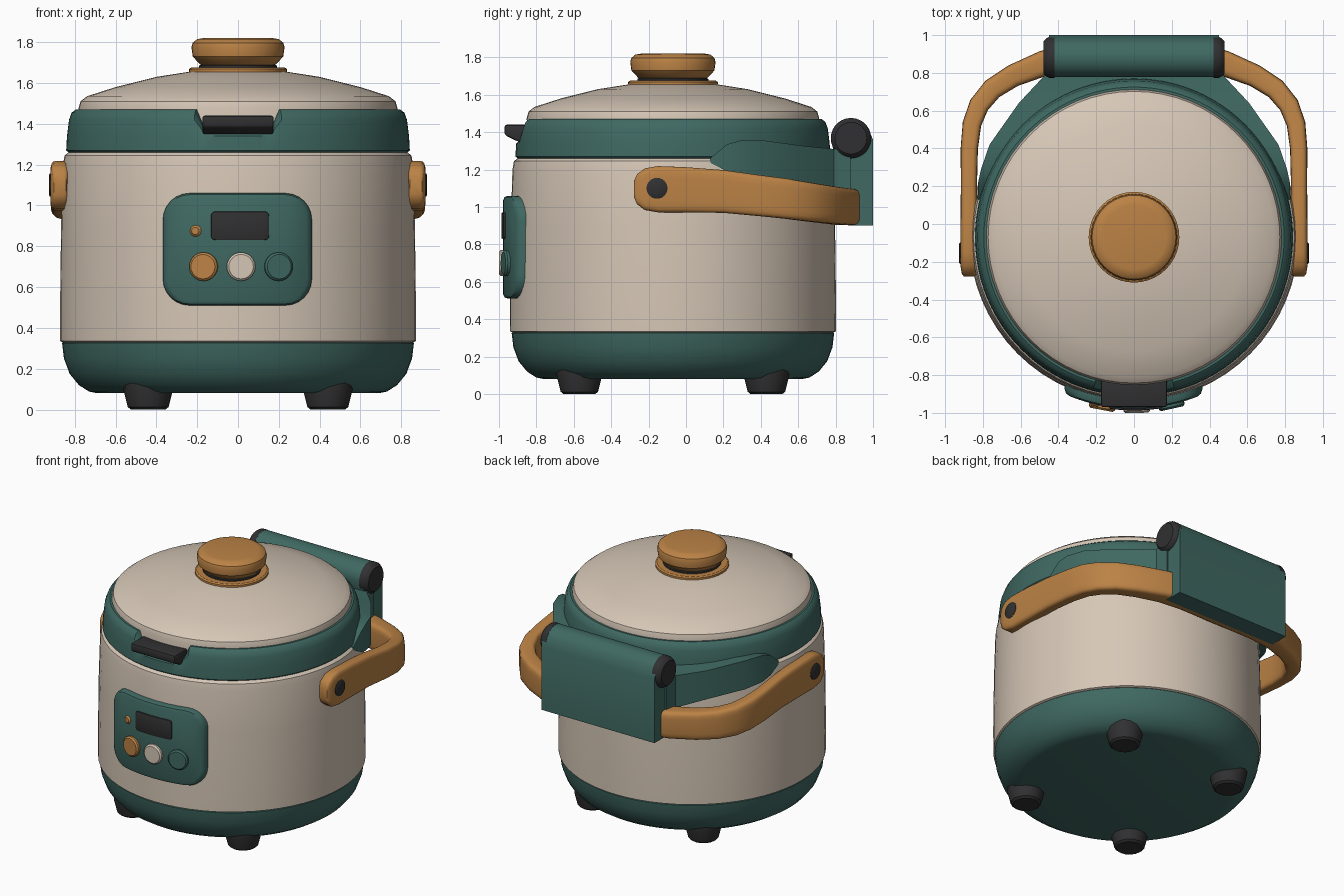
import bpy, bmesh, math
from mathutils import Matrix, Vector

if "Cube" in bpy.data.objects:
    bpy.data.objects.remove(bpy.data.objects["Cube"])

CY = -0.07  # pot axis in y


def mat(name, r, g, b):
    m = bpy.data.materials.new(name)
    m.diffuse_color = (r, g, b, 1)
    m.use_nodes = True
    m.node_tree.nodes["Principled BSDF"].inputs["Base Color"].default_value = m.diffuse_color
    return m


CREAM = mat("cream", 0.67, 0.57, 0.47)
GREEN = mat("deep_green", 0.05, 0.14, 0.122)
ORANGE = mat("wood_orange", 0.50, 0.225, 0.06)
DARK = mat("charcoal", 0.03, 0.03, 0.032)


def finish(name, bm, material, angle=35):
    bmesh.ops.remove_doubles(bm, verts=bm.verts, dist=0.0004)
    bmesh.ops.recalc_face_normals(bm, faces=bm.faces)
    me = bpy.data.meshes.new(name)
    bm.to_mesh(me)
    bm.free()
    me.materials.append(material)
    me.shade_smooth()
    me.set_sharp_from_angle(angle=math.radians(angle))
    ob = bpy.data.objects.new(name, me)
    bpy.context.collection.objects.link(ob)
    return ob


def skin(bm, loops, caps=True):
    """Join closed loops of points into a tube, optionally capped."""
    rows = [[bm.verts.new(p) for p in lp] for lp in loops]
    n = len(rows[0])
    for a, b in zip(rows, rows[1:]):
        for i in range(n):
            bm.faces.new((a[i], a[(i + 1) % n], b[(i + 1) % n], b[i]))
    if caps:
        bm.faces.new(rows[0])
        bm.faces.new(rows[-1])
    return rows


def lathe(name, prof, material, M=Matrix.Translation((0, CY, 0)), seg=64, closed=False, edit=None):
    bm = bmesh.new()
    pts = prof + prof[:1] if closed else prof
    loops = [[M @ Vector((r * math.cos(2 * math.pi * i / seg), r * math.sin(2 * math.pi * i / seg), z))
              for i in range(seg)] for r, z in pts]
    if edit:
        loops = [[edit(p) for p in lp] for lp in loops]
    skin(bm, loops, caps=not closed)
    return finish(name, bm, material)


def wrapped_plate(name, cx, cz, w, h, rad, R, material, bev):
    """Rounded rectangle bent around the pot."""
    bm = bmesh.new()
    loops = []
    for inset, rr in ((0, 0.85), (0, R - bev), (bev * 0.3, R - bev * 0.3), (bev, R)):
        hw, hh, r = w / 2 - inset, h / 2 - inset, rad - inset
        arc = [(hw - r + r * math.cos(a), hh - r + r * math.sin(a))
               for a in (math.pi / 2 * k / 6 for k in range(7))]
        mid = [((hw - r) * (1 - k / 4), hh) for k in range(1, 4)]
        half = arc + mid
        top = half + [(0, hh)] + [(-x, z) for x, z in reversed(half)]
        ring = top + [(x, -z) for x, z in reversed(top)]
        loops.append([(x + cx, CY - math.sqrt(rr * rr - (x + cx) ** 2), z + cz) for x, z in ring])
    front = skin(bm, loops, caps=False)[-1]
    n = len(front)
    for i in range(n // 2 - 1):
        bm.faces.new((front[i], front[i + 1], front[n - 2 - i], front[n - 1 - i]))
    return finish(name, bm, material)


def prism_x(name, yz, x0, x1, material, bevel=0.0):
    """Side profile extruded across x."""
    bm = bmesh.new()
    skin(bm, [[(x, y, z) for y, z in yz] for x in (x0, x1)])
    if bevel:
        bmesh.ops.bevel(bm, geom=bm.edges[:], offset=bevel, segments=2, affect='EDGES', profile=0.5)
    return finish(name, bm, material)


# Pot shell, base and feet
lathe("base", [(0.69, 0.08), (0.73, 0.088), (0.78, 0.12), (0.825, 0.175), (0.853, 0.25),
               (0.862, 0.325), (0.85, 0.335)], GREEN)
lathe("body", [(0.85, 0.325), (0.871, 0.335), (0.872, 0.5), (0.867, 0.9), (0.858, 1.2),
               (0.85, 1.245), (0.83, 1.26)], CREAM)
for sx in (-1, 1):
    for sy in (-1, 1):
        lathe("foot", [(0.085, 0), (0.1, 0.012), (0.122, 0.1), (0.122, 0.13)], DARK,
              Matrix.Translation((sx * 0.44, CY + sy * 0.5, 0)), 16)


# Rim with a notch cut down for the latch
def notch(p):
    if abs(p.x) < 0.185 and p.y < 0 and p.z > 1.35:
        p.z = 1.35
    return p


lathe("rim", [(0.77, 1.25), (0.825, 1.255), (0.842, 1.27), (0.838, 1.34), (0.828, 1.42), (0.815, 1.455),
              (0.795, 1.47), (0.77, 1.47)], GREEN, seg=96, closed=True, edit=notch)

# Lid, knob trim and knob
lathe("lid", [(0.772, 1.3), (0.782, 1.475), (0.772, 1.51), (0.74, 1.535), (0.6, 1.58), (0.4, 1.63),
              (0.22, 1.658), (0.1, 1.665)], CREAM)
lathe("knob_trim", [(0.24, 1.645), (0.24, 1.668), (0.23, 1.675), (0.18, 1.675)], ORANGE, seg=40)
lathe("knob_neck", [(0.19, 1.66), (0.19, 1.685), (0.16, 1.7)], DARK, seg=40)
lathe("knob", [(0.165, 1.685), (0.185, 1.69), (0.222, 1.73), (0.228, 1.775), (0.222, 1.797),
               (0.2, 1.815), (0.17, 1.82)], ORANGE, seg=40)

# Latch
prism_x("latch", [(-0.97, 1.385), (-0.97, 1.44), (-0.80, 1.44), (-0.80, 1.35), (-0.9, 1.35)],
        -0.175, 0.175, DARK, 0.012)

# Control panel, screen and buttons
wrapped_plate("control_panel", -0.003, 0.785, 0.73, 0.55, 0.13, 0.908, GREEN, 0.025)
wrapped_plate("screen", 0.01, 0.9, 0.285, 0.14, 0.022, 0.917, DARK, 0.006)


def button(name, x, z, r, top, material):
    M = (Matrix.Translation((0, CY, z)) @ Matrix.Rotation(math.asin(x / 0.92), 4, 'Z')
         @ Matrix.Rotation(math.pi / 2, 4, 'X'))
    lathe(name, [(r, 0.87), (r, top - 0.01), (r - 0.01, top)], material, M, 24)


button("indicator_light", -0.21, 0.875, 0.028, 0.918, ORANGE)
button("left_button", -0.17, 0.7, 0.07, 0.93, ORANGE)
button("middle_button", 0.015, 0.7, 0.07, 0.93, CREAM)
button("right_button", 0.2, 0.7, 0.07, 0.93, GREEN)

# Carrying handle: rounded section swept around the back; x, y, half thickness, z centre, half height
half = [(0.872, -0.277, 0.03, 1.095, 0.045), (0.872, -0.262, 0.04, 1.095, 0.08),
        (0.873, -0.22, 0.046, 1.095, 0.112), (0.874, -0.15, 0.046, 1.095, 0.124),
        (0.874, 0.0, 0.045, 1.092, 0.121), (0.874, 0.2, 0.043, 1.083, 0.115),
        (0.872, 0.4, 0.046, 1.06, 0.11), (0.858, 0.53, 0.05, 1.045, 0.108),
        (0.82, 0.63, 0.054, 1.03, 0.105), (0.75, 0.715, 0.057, 1.018, 0.102),
        (0.64, 0.785, 0.06, 1.008, 0.1), (0.48, 0.85, 0.068, 1.0, 0.098), (0.3, 0.885, 0.085, 1.0, 0.098)]
path = half + [(-s[0],) + s[1:] for s in reversed(half)]
bm = bmesh.new()
loops = []
for i, (x, y, t, zc, hh) in enumerate(path):
    a, b = path[max(i - 1, 0)], path[min(i + 1, len(path) - 1)]
    d = Vector((b[0] - a[0], b[1] - a[1])).normalized()
    loop = []
    for k in range(20):
        c, s = math.cos(2 * math.pi * (k + .5) / 20), math.sin(2 * math.pi * (k + .5) / 20)
        u = math.copysign(abs(c) ** 0.45, c) * t
        v = math.copysign(abs(s) ** 0.35, s) * hh
        loop.append((x + d.y * u, y - d.x * u, zc + v))
    loops.append(loop)
skin(bm, loops)
finish("handle", bm, ORANGE, 45)

# Bracket between rim and hinge: x, y, bottom z, top z
side = [(0.828, 0.13, 1.235, 1.26), (0.825, 0.22, 1.19, 1.335), (0.81, 0.29, 1.165, 1.355),
        (0.765, 0.42, 1.15, 1.355), (0.61, 0.64, 1.12, 1.325), (0.47, 0.79, 1.08, 1.31),
        (0.46, 0.88, 1.05, 1.31)]
plan = side + [(-s[0],) + s[1:] for s in reversed(side)]
bm = bmesh.new()
low, top = skin(bm, [[(x, y, z) for x, y, z, _ in plan], [(x, y, z) for x, y, _, z in plan]], caps=False)
n = len(plan)
for row in (low, top):
    for i in range(n // 2 - 1):
        bm.faces.new((row[i], row[i + 1], row[n - 2 - i], row[n - 1 - i]))
finish("hinge_bracket", bm, GREEN)

# Hinge housing with rounded top, end caps and handle pivots
barrel = [(0.882 + 0.105 * math.cos(a), 1.37 + 0.105 * math.sin(a))
          for a in (math.pi * (0.1 + 0.9 * k / 10) for k in range(11))]
prism_x("hinge_housing", [(0.865, 0.9), (1.0, 0.9), (1.0, 1.36)] + barrel + [(0.79, 1.28), (0.865, 1.12)],
        -0.45, 0.45, GREEN)
for sx in (-1, 1):
    turn = Matrix.Rotation(sx * math.pi / 2, 4, 'Y')
    lathe("hinge_cap", [(0.108, 0.42), (0.108, 0.45), (0.1, 0.465), (0.085, 0.48)], DARK,
          Matrix.Translation((0, 0.882, 1.368)) @ turn, 28)
    lathe("handle_pivot", [(0.056, 0.85), (0.056, 0.922), (0.05, 0.926)], DARK,
          Matrix.Translation((0, -0.155, 1.1)) @ turn, 24)
